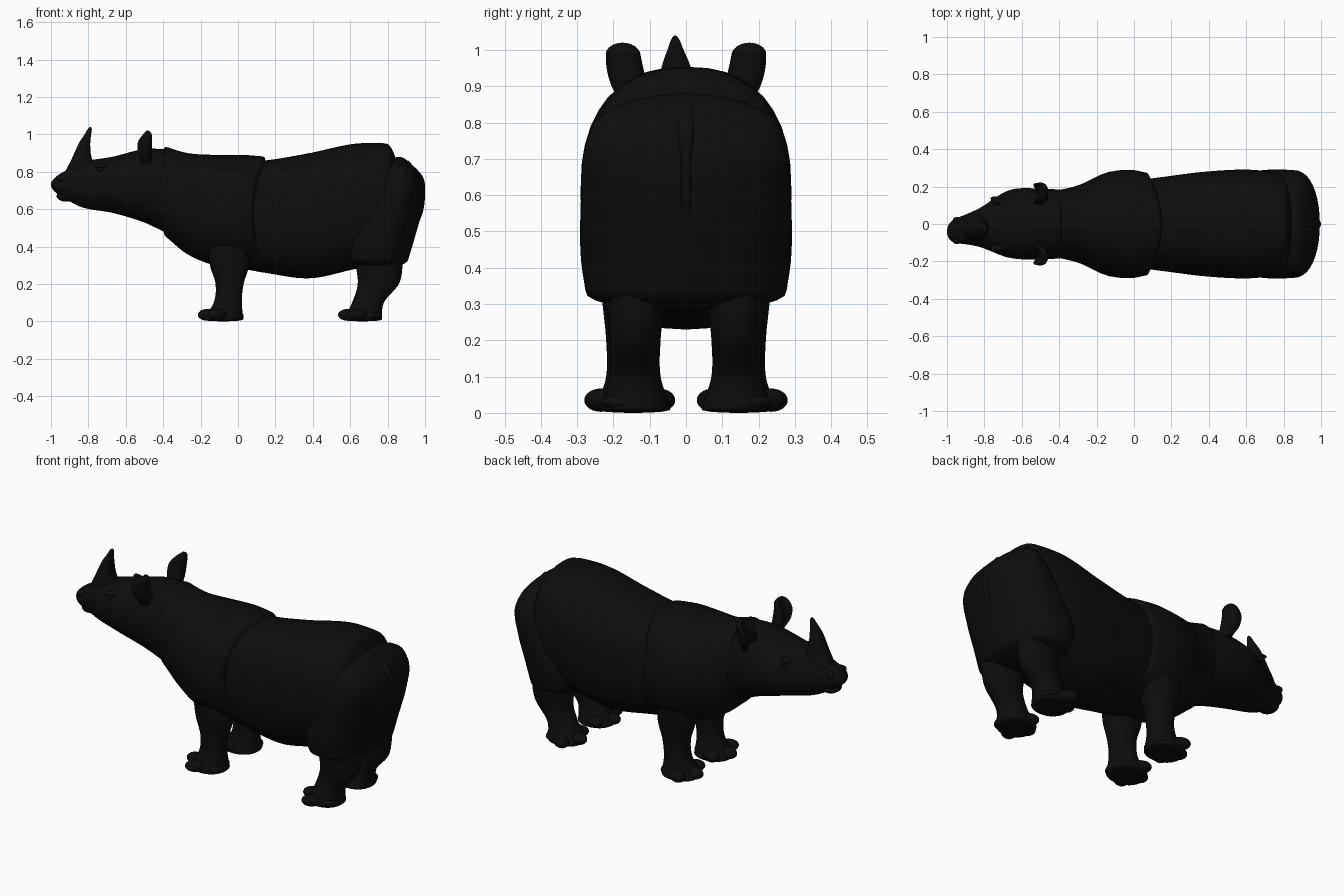
import bpy
import math

cube = bpy.data.objects.get("Cube")
if cube:
    bpy.data.objects.remove(cube, do_unlink=True)

hide = bpy.data.materials.new("black hide")
hide.use_nodes = True
hide.diffuse_color = (0.004, 0.004, 0.004, 1)
hide.node_tree.nodes["Principled BSDF"].inputs["Base Color"].default_value = hide.diffuse_color

SIDES, RINGS = 40, 36


def curve(values, t):
    """Smooth curve through evenly spaced values, for t from 0 to 1."""
    last = len(values) - 1
    place = t * last
    k = min(int(place), max(last - 1, 0))
    f = place - k
    a, b, c, d = (values[min(max(k + step, 0), last)] for step in (-1, 0, 1, 2))
    return b + f * (c - a + f * (2 * a - 5 * b + 4 * c - d + f * (3 * (b - c) + d - a))) / 2


def rounding(distance, length):
    """Elliptical closing of a loft near one of its ends."""
    distance = max(distance, 0)
    if distance >= length:
        return 1
    return max(math.sqrt(max(1 - (1 - distance / length) ** 2, 0)), 0.03)


def squash(value, power):
    return math.copysign(abs(value) ** (2 / power), value)


def loft(name, axis, start, end, low, high, half, center=(0,),
         caps=(0, 0), front=2.2, back=2.2, bend=0, hollow=False):
    """Closed skin along x or z; low, high, half and center are profile curves."""
    verts, faces = [], []
    for ring in range(RINGS):
        t = (1 - math.cos(math.pi * ring / (RINGS - 1))) / 2
        pos = start + (end - start) * t
        scale = rounding(pos - start, caps[0]) * rounding(end - pos, caps[1])
        lo, hi = curve(low, t), curve(high, t)
        for i in range(SIDES):
            angle = math.tau * i / SIDES
            c, s = math.cos(angle), math.sin(angle)
            power = back if c > 0 else front
            u = squash(c, power)
            if hollow and c < -0.5:
                u = -1 - c
            y = curve(center, t) + scale * curve(half, t) * squash(s, power)
            u = (lo + hi) / 2 + scale * u * (hi - lo) / 2
            verts.append((pos + bend * t * c * c, y, u) if axis == 'x' else (u, y, pos))
    order = -1 if axis == 'x' else 1
    for ring in range(RINGS - 1):
        for i in range(SIDES):
            a, b = ring * SIDES + i, ring * SIDES + (i + 1) % SIDES
            faces.append((a, b, b + SIDES, a + SIDES)[::order])
    faces.append(tuple(range(SIDES))[::-order])
    faces.append(tuple(range(len(verts) - SIDES, len(verts)))[::order])
    mesh = bpy.data.meshes.new(name)
    mesh.from_pydata(verts, [], faces)
    obj = bpy.data.objects.new(name, mesh)
    bpy.context.collection.objects.link(obj)
    finish(obj)


def blob(name, location, size, turn=0):
    bpy.ops.mesh.primitive_uv_sphere_add(segments=24, ring_count=16, location=location,
                                         rotation=(0, 0, turn))
    obj = bpy.context.object
    obj.name, obj.scale = name, size
    finish(obj)


def finish(obj):
    obj.data.materials.append(hide)
    obj.data.shade_smooth()
    obj.data.set_sharp_from_angle(angle=math.radians(60))


# Barrel of the body
loft("torso", 'x', -.1, .87, low=(.3, .26, .23, .28, .32), high=(.85, .86, .9, .95, .95),
     half=(.22, .25, .28, .29, .26), caps=(.05, .08), front=2.4, back=2.4)

# Overlapping shoulder armour with a bowed rear edge
loft("shoulder_plate", 'x', -.42, .1, low=(.47, .36, .3, .29, .28),
     high=(.94, .9, .89, .89, .88), half=(.18, .21, .27, .29, .27),
     caps=(.03, .03), bend=.07)

# Hindquarter armour, square at the front and round behind
loft("haunch_plate", 'z', .28, .88, low=(.6, .57, .65, .75, .8),
     high=(.9, .94, .98, .99, .92), half=(.27, .29, .29, .28, .22),
     caps=(.05, .08), front=3.6, back=2.1)

# Tail lying against the rump
loft("tail", 'z', .5, .86, low=(.9,), high=(.96, .99, 1, .99, .92), half=(.02, .03),
     caps=(.05, .05))

# Head and neck, muzzle turned slightly aside
loft("head", 'x', -1, -.34, low=(.69, .61, .58, .53, .46), high=(.77, .85, .88, .92, .92),
     half=(.06, .1, .18, .19, .18), center=(-.04, -.02, 0, 0, 0), caps=(.05, 0))
blob("upper_lip", (-.95, -.04, .735), (.05, .06, .03))
blob("lower_lip", (-.92, -.03, .67), (.05, .06, .03))

# Curved horn
loft("horn", 'z', .78, 1.04, low=(-.93, -.89, -.85, -.8), high=(-.73, -.78, -.79, -.78),
     half=(.08, .06, .04, .01), center=(-.02, -.03), caps=(0, .02))

# Leg profiles from the sole up: toe side, heel side, distance from the middle
legs = {
    "front": ((-.19, -.13, -.12, -.15, -.16), (.03, .02, .03, .06, .06), .15),
    "hind": ((.56, .61, .64, .63, .62), (.77, .78, .86, .88, .88), .14),
}

for side, sign in (("left", 1), ("right", -1)):
    # Face details
    turn = -sign * .4
    blob(side + "_eye", (-.73, sign * .13, .81), (.025, .015, .015), turn)
    blob(side + "_brow", (-.72, sign * .12, .83), (.05, .02, .015), turn)
    blob(side + "_nostril_flare", (-.94, sign * .05 - .035, .76), (.03, .02, .02), turn)

    # Ear cupped towards the front
    loft(side + "_ear", 'z', .84, 1.02, low=(-.53, -.56, -.56, -.51), high=(-.46,),
         half=(.04, .05, .05, .045), center=[sign * y for y in (.13, .155, .17, .175)],
         caps=(0, .03), hollow=True)

    for pair, (toes, heel, spread) in legs.items():
        name = f"{side}_{pair}_"
        loft(name + "leg", 'z', 0, .4, low=toes, high=heel, half=(.1, .07, .07, .08, .09),
             center=(sign * spread,), caps=(.01, 0))
        # Three hoofed toes and a heel pad
        for k in (-1, 0, 1):
            blob(name + "toe", (toes[0] + .03 + .05 * abs(k), sign * (.155 + .08 * k), .035),
                 (.055, .04, .032), -sign * k * .6)
        blob(name + "heel_pad", (heel[0] - .05, sign * .155, .03), (.05, .08, .027))
